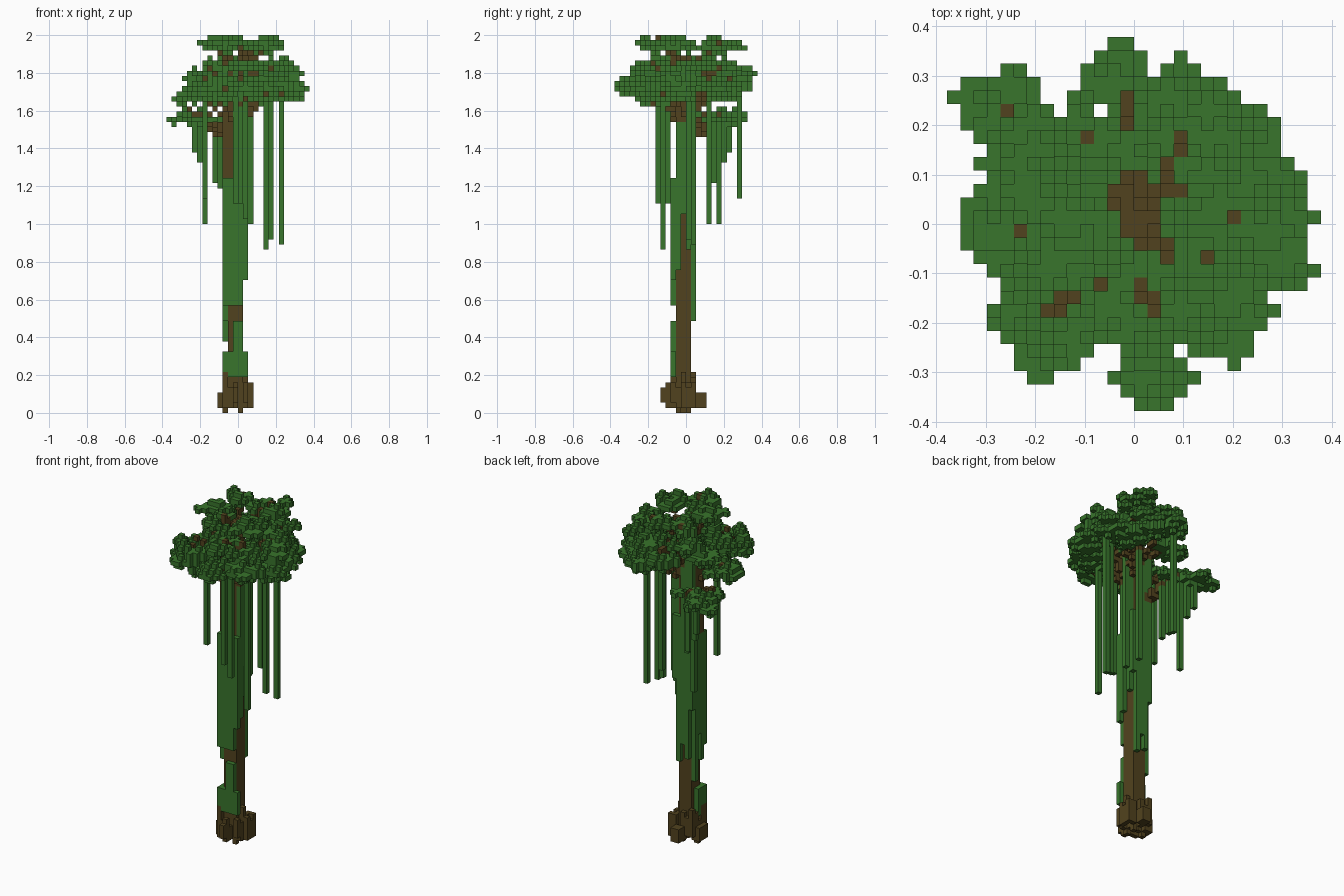
import bpy
import bmesh
import random
from math import cos, sin, sqrt, tau
from mathutils import Vector

random.seed(8)
if "Cube" in bpy.data.objects:
    bpy.data.objects.remove(bpy.data.objects["Cube"], do_unlink=True)

ROWS = 74                 # block layers in the full height
SIZE = 2 / ROWS           # edge of one block
HALF = 14                 # blocks from the axis to the crown edge


def material(name, colour):
    mat = bpy.data.materials.new(name)
    mat.use_nodes = True
    mat.diffuse_color = (*colour, 1)
    mat.node_tree.nodes["Principled BSDF"].inputs["Base Color"].default_value = (*colour, 1)
    return mat


green = material("leaf green", (0.040, 0.178, 0.025))
brown = material("bark brown", (0.083, 0.055, 0.013))

wood, leaves, vines = set(), set(), set()


def box(cells, xs, ys, z0, z1):
    cells.update((i, j, k) for i in xs for j in ys for k in range(z0, z1))


def limb(start, end):
    """Stepped one-block-wide branch."""
    a, b = Vector(start), Vector(end)
    steps = int((b - a).length * 1.6) + 1
    for s in range(steps + 1):
        p = a.lerp(b, s / steps)
        wood.add((round(p.x), round(p.y), round(p.z)))


def sprig(i, j, k):
    """Small cross of leaf blocks."""
    arms = [(0, 0, 0), (1, 0, 0), (-1, 0, 0), (0, 1, 0), (0, -1, 0)]
    arms += [(0, 0, 1)] * (random.random() < 0.6) + [(0, 0, -1)] * (random.random() < 0.35)
    for a, b, c in arms:
        cell = (i + a, j + b, k + c)
        if -HALF <= min(cell[:2]) and max(cell[:2]) < HALF and cell[2] < ROWS:
            leaves.add(cell)


def puff(x, y, z, r):
    """Flat, loose cluster of sprigs fed by a branch."""
    for n in range(int(r * r * 0.72)):
        angle, dist = random.random() * tau, (r - 1) * sqrt(random.random())
        sprig(round(x + dist * cos(angle)), round(y + dist * sin(angle)),
              z + random.choice((0, 0, 1)))
    limb((-1, -1, z - 5), (x, y, z + random.choice((0, 1, 2))))


# Trunk, stepping sideways in its upper half
box(wood, range(-2, 1), range(-2, 1), 2, 66)
box(wood, (-3,), (-2, -1, 0), 46, 62)
box(wood, (-1, 0), (-1, 0), 66, 70)
box(wood, range(-3, 2), (0,), 68, 70)
box(wood, (-1,), range(-2, 3), 68, 70)

# Roots: uneven upright blocks around the foot
for i in range(-4, 3):
    for j in range(-5, 4):
        d = max(abs(i + 1), abs(j + 1))
        if d < 2 or (d == 2 and random.random() < 0.8):
            box(wood, (i,), (j,), random.randint(1, 2), random.randint(5, 8))
        elif d <= 3 and abs(i + 1) + abs(j + 1) < 5 and random.random() < 0.5:
            box(wood, (i,), (j,), random.randint(1, 3), random.randint(4, 6))
box(wood, (-1,), (-5,), 2, 5)
box(wood, (-1,), (-4,), 4, 6)
box(wood, (-1, 0), (2, 3), 1, 4)
box(wood, (-4,), (-2, 0), 1, 4)
box(wood, (2,), (-1, 1), 1, 6)
for i, j in ((-3, -1), (0, 0), (0, -2)):
    box(wood, (i,), (j,), 0, 3)

# Crown tiers: cluster centre and radius, grouped by height
tiers = {
    71: ((-5, -2, 4), (0, -6, 4.4), (5, -3, 4.4), (3, 6, 5), (-4, 6, 3.8)),
    67: ((7, 0, 4.4), (1, -7, 4.4), (5, 6, 4.4), (-4, 4, 3.8), (-3, -5, 4.2)),
    65: ((7, -2, 5), (-6, -7, 4.8), (-1, 9, 5), (-6, 3, 4.8), (3, -4, 4)),
    63: ((9, -1, 5.2), (6, -6, 4.8), (2, -10, 4.8), (4, 8, 4.8),
         (7, 5, 4.4), (-7, -7, 5), (4, 3, 4)),
    61: ((-9, -1, 5.2), (6, 6, 3), (5, -5, 3), (-4, -8, 3), (9, -2, 3)),
    57: ((-10, 8, 4), (-6, 6, 4), (-10, 4, 3.4)),
}
for z, clusters in tiers.items():
    for x, y, r in clusters:
        puff(x, y, z, r)

# Vines clinging to the trunk: column, lower end and upper end
clinging = (
    (-3, -3, 21, 46), (-2, -3, 21, 46), (-1, -3, 21, 46), (0, -3, 21, 46),
    (1, -3, 26, 46), (1, -2, 28, 63), (1, -1, 39, 63), (1, 0, 32, 63),
    (1, 1, 36, 50), (-3, -2, 18, 46), (-3, -1, 24, 46), (-3, 0, 14, 46),
    (-3, 1, 30, 63), (-2, 1, 19, 63), (-1, 1, 22, 63), (0, 1, 18, 50),
    (-1, -3, 7, 18), (0, -3, 7, 18),
)
for i, j, low, high in clinging:
    box(vines, (i,), (j,), low, high)

# Short growth on the front of the foot
box(vines, range(-3, 2), (-3,), 7, 12)
box(vines, (-3,), (-2, -1), 6, 12)

# Vines hanging free from the crown
hanging = (
    (5, -5, 32), (6, 0, 34), (8, 1, 33), (2, 0, 37), (-7, -2, 42),
    (2, 4, 37), (-7, 6, 37), (-5, 5, 45), (-4, 4, 44), (-2, 10, 42),
    (0, -6, 41), (-1, -4, 41), (-9, 8, 51), (-8, 7, 49), (1, -5, 38),
)
for i, j, low in hanging:
    crown = [k for a, b, k in leaves if (a, b) == (i, j)]
    box(vines, (i,), (j,), low, min(crown, default=64) + 1)

leaves -= wood
vines -= wood | leaves
solid = wood | leaves | vines

CORNERS = ((0, 0), (1, 0), (1, 1), (0, 1))


def build(name, cells, mat):
    """Mesh the exposed block sides."""
    bm = bmesh.new()
    points = {}

    def vert(p):
        if p not in points:
            points[p] = bm.verts.new(Vector(p) * SIZE)
        return points[p]

    for cell in sorted(cells):
        for axis in range(3):
            u, v = (axis + 1) % 3, (axis + 2) % 3
            for side in (0, 1):
                near = list(cell)
                near[axis] += 2 * side - 1
                if tuple(near) in solid:
                    continue
                ring = []
                for a, b in CORNERS if side else CORNERS[::-1]:
                    p = list(cell)
                    p[axis] += side
                    p[u] += a
                    p[v] += b
                    ring.append(vert(tuple(p)))
                bm.faces.new(ring)
    mesh = bpy.data.meshes.new(name)
    bm.to_mesh(mesh)
    bm.free()
    mesh.materials.append(mat)
    bpy.context.collection.objects.link(bpy.data.objects.new(name, mesh))


build("trunk_roots_and_branches", wood, brown)
build("crown_leaves", leaves, green)
build("hanging_vines", vines, green)
